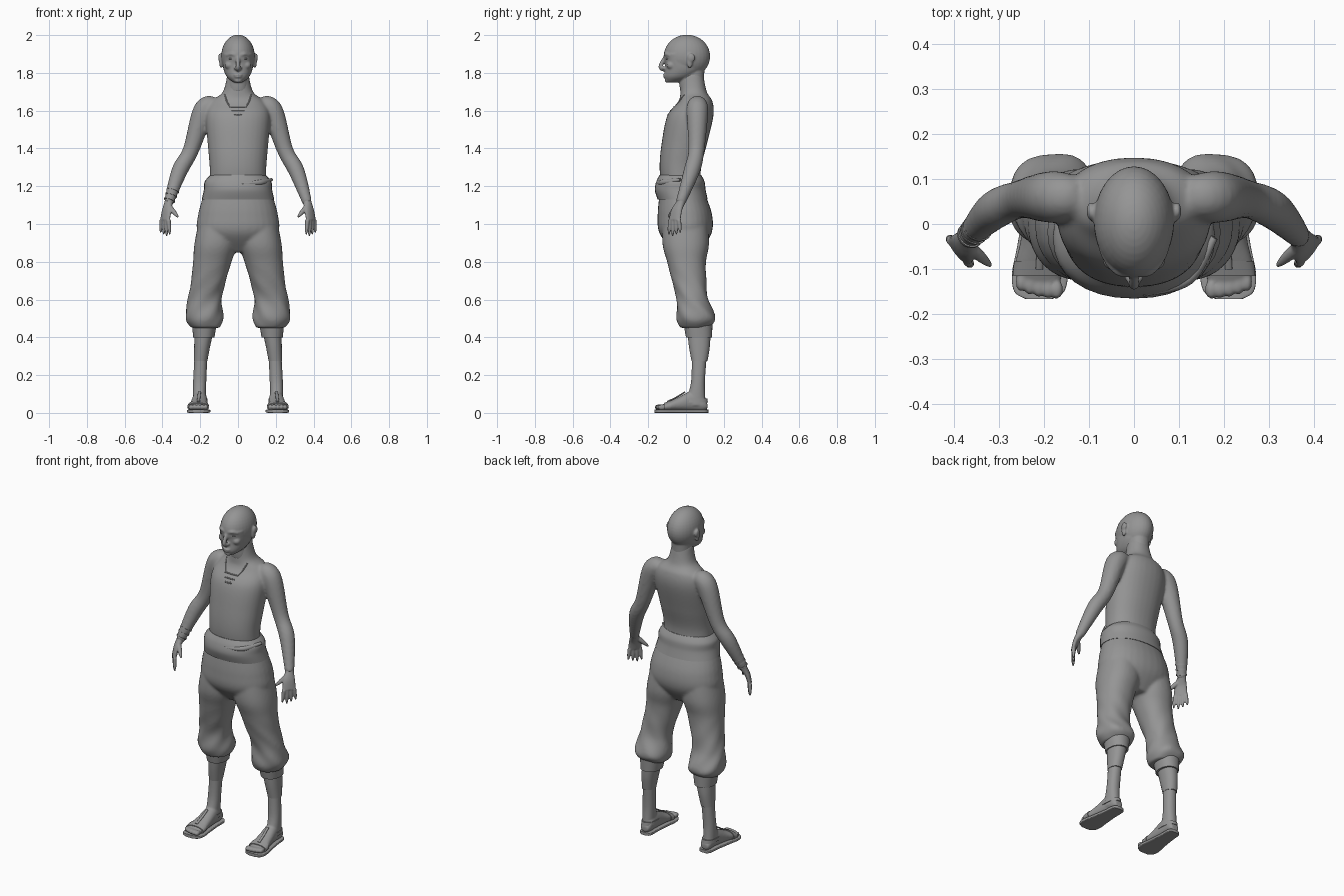
import bpy, bmesh, math
from mathutils import Vector, Matrix

if "Cube" in bpy.data.objects:
    bpy.data.objects.remove(bpy.data.objects["Cube"])

colour = (0.3, 0.3, 0.3, 1)
grey = bpy.data.materials.new("plain_grey")
grey.use_nodes = True
grey.diffuse_color = colour
grey.node_tree.nodes["Principled BSDF"].inputs["Base Color"].default_value = colour


def spline(rows, steps=8):
    """Catmull-Rom interpolation of equal-length rows."""
    vectors = [Vector(row) for row in rows]
    last = len(vectors) - 1
    result = []
    for i in range(last):
        before, start, end, after = (vectors[min(max(i + k, 0), last)] for k in range(-1, 3))
        tangent_in, tangent_out = (end - before) / 2, (after - start) / 2
        for k in range(steps):
            t = k / steps
            rise = t * t * (3 - 2 * t)
            result.append(start.lerp(end, rise) + tangent_in * t * (1 - t) ** 2
                          - tangent_out * t * t * (1 - t))
    return result + [vectors[last]]


def skin(bm, rings, both):
    """Bridge rings into a closed tube, optionally on both sides of the body."""
    for side in ((1, -1) if both else (1,)):
        loops = [[bm.verts.new((p.x * side, p.y, p.z)) for p in ring] for ring in rings]
        for lower, upper in zip(loops, loops[1:]):
            for j in range(len(lower)):
                bm.faces.new((lower[j - 1], lower[j], upper[j], upper[j - 1]))
        bm.faces.new(loops[0])
        bm.faces.new(loops[-1])


def loft(bm, rows, along_y=False, power=2.2, fold=0, sides=32):
    """Rows: position, centre x, half width, low and high. Off-centre lofts are paired."""
    rings = []
    for pos, centre, half, low, high in spline(rows):
        ring = []
        for j in range(sides):
            angle = math.tau * j / sides
            c, s = math.cos(angle), math.sin(angle)
            crease = 1 + fold * math.sin(5 * angle + 45 * pos) * max(0, 1 - abs(pos - 0.55) * 4)
            x = centre + half * crease * math.copysign(abs(c) ** (2 / power), c)
            w = (low + high) / 2 + (high - low) / 2 * crease * math.copysign(abs(s) ** (2 / power), s)
            ring.append(Vector((x, pos, w) if along_y else (x, w, pos)))
        rings.append(ring)
    skin(bm, rings, rows[0][1] != 0)


def centred(rows):
    return [(pos, 0, half, low, high) for pos, half, low, high in rows]


def limb(bm, rows, both=True, wide=(1, 0, 0), sides=16):
    """Tube along rows of x, y, z, half width and half thickness."""
    rows = spline([row if len(row) == 5 else (*row, row[-1]) for row in rows])
    rings = []
    for i, row in enumerate(rows):
        ahead, behind = rows[min(i + 1, len(rows) - 1)], rows[max(i - 1, 0)]
        tangent = (Vector(ahead[:3]) - Vector(behind[:3])).normalized()
        thin = tangent.cross(Vector(wide)).normalized()
        across = thin.cross(tangent)
        angles = [math.tau * j / sides for j in range(sides)]
        rings.append([Vector(row[:3]) + across * row[3] * math.cos(a) + thin * row[4] * math.sin(a)
                      for a in angles])
    skin(bm, rings, both)


def digit(bm, base, tip, radius):
    """Straight finger with a rounded end."""
    limb(bm, [(*base.lerp(tip, t), radius * math.sqrt(1.1 - t * t)) for t in (0, .5, .8, 1)],
         wide=(0, 1, 0), sides=12)


def blob(bm, loc, size):
    """Ellipsoid, paired when it lies off the centre line."""
    for x in {loc[0], -loc[0]}:
        matrix = Matrix.Translation((x, *loc[1:])) @ Matrix.Diagonal((*size, 1))
        bmesh.ops.create_uvsphere(bm, u_segments=32, v_segments=20, radius=1, matrix=matrix)


def finish(bm, name, voxel=0, smooth=4):
    """Make the object; a voxel size blends its volumes into one surface."""
    bmesh.ops.recalc_face_normals(bm, faces=bm.faces[:])
    mesh = bpy.data.meshes.new(name)
    bm.to_mesh(mesh)
    bm.free()
    mesh.materials.append(grey)
    ob = bpy.data.objects.new(name, mesh)
    bpy.context.collection.objects.link(ob)
    bpy.ops.object.select_all(action="DESELECT")
    bpy.context.view_layer.objects.active = ob
    ob.select_set(True)
    if voxel:
        blend = ob.modifiers.new("blend", "REMESH")
        blend.mode, blend.voxel_size, blend.use_smooth_shade = "VOXEL", voxel, True
        soften = ob.modifiers.new("soften", "SMOOTH")
        soften.factor, soften.iterations = 0.5, smooth
    else:
        bpy.ops.object.shade_smooth_by_angle(angle=math.radians(50))
    return ob


# Torso, neck base and arms
bm = bmesh.new()
loft(bm, centred([(1.2, .15, -.13, .08), (1.3, .15, -.14, .08), (1.42, .16, -.13, .11),
                  (1.57, .17, -.1, .145), (1.65, .14, -.04, .14), (1.7, .08, -.03, .11),
                  (1.8, .055, -.03, .09)]))
elbow, wrist = Vector((.31, .03, 1.28)), Vector((.368, -.03, 1.11))
limb(bm, [(.12, .06, 1.63, .045), (.18, .06, 1.6, .058), (.25, .055, 1.39, .043),
          (*elbow, .043), (*wrist, .026)])
torso = finish(bm, "torso_and_arms", .008, 8)

# Hands: palm, four fingers and thumb
bm = bmesh.new()
spread = Vector((-.62, -.78, 0))
knuckle = Vector((.386, -.06, 1.02))
limb(bm, [(*wrist.lerp(elbow, .1), .026), (*wrist, .025, .021),
          (.378, -.05, 1.07, .035, .016), (*knuckle, .039, .013)], wide=spread)
for i in range(4):
    base = knuckle + spread * (.03 - .02 * i)
    reach = .085 - .009 * abs(i - 1)
    digit(bm, base, base + spread * (.01 - .006 * i) - Vector((0, 0, reach)), .011)
digit(bm, Vector((.37, -.045, 1.1)), Vector((.317, -.093, 1.036)), .014)
finish(bm, "hands", .004, 3)

# Head: skull, jaw, neck, face features and ears
bm = bmesh.new()
blob(bm, (0, .005, 1.888), (.089, .123, .114))
loft(bm, centred([(1.9, .08, -.115, .05), (1.83, .079, -.11, .09), (1.78, .06, -.113, .04),
                  (1.75, .025, -.1, -.04)]))
loft(bm, centred([(1.7, .062, -.03, .1), (1.76, .057, -.035, .095), (1.84, .055, -.02, .1)]))
limb(bm, [(0, -.108, 1.89, .009), (0, -.134, 1.833, .012), (0, -.112, 1.812, .008)], both=False)
blob(bm, (.013, -.118, 1.825), (.009, .011, .008))
limb(bm, [(.01, -.112, 1.893, .007), (.035, -.106, 1.9, .009), (.06, -.084, 1.893, .007)],
     wide=(0, 0, 1))
blob(bm, (.045, -.078, 1.84), (.025, .025, .022))
for z, half in ((1.79, .022), (1.779, .018)):
    blob(bm, (0, -.112, z), (half, .01, .006))
blob(bm, (0, -.1, 1.76), (.02, .013, .012))
blob(bm, (.09, .02, 1.86), (.01, .016, .035))
blob(bm, (.096, .028, 1.88), (.009, .02, .023))
finish(bm, "head", .005)

# Eyes
bm = bmesh.new()
blob(bm, (.034, -.095, 1.875), (.016, .013, .0065))
finish(bm, "eyes")

# Trousers: hips and gathered legs
bm = bmesh.new()
loft(bm, centred([(1.16, .18, -.14, .1), (1.05, .211, -.15, .138), (.95, .21, -.14, .135),
                  (.85, .1, -.06, .07)]))
loft(bm, [(.45, .17, .075, -.03, .12), (.5, .178, .1, -.05, .158), (.6, .176, .09, -.05, .118),
          (.7, .156, .092, -.075, .108), (.8, .136, .102, -.1, .106), (.9, .117, .113, -.125, .122),
          (1.05, .1, .1, -.12, .11)], fold=.035)
finish(bm, "trousers", .008, 6)

# Sash around the waist with a tucked roll
bm = bmesh.new()
loft(bm, centred([(1.26, .145, -.14, .08), (1.225, .176, -.157, .098), (1.18, .181, -.165, .104),
                  (1.13, .192, -.15, .115)]))
limb(bm, [(.178, -.03, 1.235, .008), (.12, -.12, 1.22, .015), (.02, -.156, 1.215, .005)],
     both=False, wide=(0, 0, 1))
finish(bm, "waist_sash")

# Leg wraps in two overlapping bands
bm = bmesh.new()
loft(bm, [(.48, .178, .067, -.015, .14), (.4, .181, .056, 0, .138)])
loft(bm, [(.42, .181, .049, .008, .13), (.35, .19, .042, .016, .126), (.275, .198, .036, .029, .114)])
finish(bm, "leg_wraps")

# Lower legs, feet and toes
bm = bmesh.new()
loft(bm, [(.32, .195, .034, .03, .112), (.16, .203, .035, .026, .1), (.04, .205, .035, -.01, .105)])
loft(bm, [(.113, .202, .023, .02, .05), (.09, .202, .034, .01, .09), (.04, .202, .038, .01, .12),
          (-.04, .206, .046, .01, .083), (-.09, .21, .053, .01, .06), (-.135, .21, .046, .01, .04)],
     along_y=True)
for i in range(5):
    blob(bm, (.171 + .02 * i, -.145 + .001 * i * i, .03), (.014 - .0008 * i, .021, .015))
finish(bm, "feet", .005)

# Sandals: sole, toe strap, instep strap and heel strap
bm = bmesh.new()
outline = ((.118, .02), (.1, .038), (.03, .043), (-.05, .053), (-.11, .062), (-.15, .055), (-.166, .03))
loft(bm, [(y, .204 - y / 25, half, 0, .018) for y, half in outline], along_y=True, power=6)
loft(bm, [(-.082, .21, .056, .008, .066), (-.115, .211, .058, .008, .053)], along_y=True)
limb(bm, [(.21, -.1, .059, .008, .004), (.207, -.05, .083, .008, .004), (.204, -.005, .111, .008, .004)])
loft(bm, [(.055, .203, .042, -.04, .116), (.075, .203, .041, -.03, .113)])
finish(bm, "sandals")

# Wrist cords on the right arm
bm = bmesh.new()
for t in (.1, .25, .4):
    ends = [wrist.lerp(elbow, t + shift) for shift in (-.02, .02)]
    limb(bm, [(*end, .029 + .012 * t) for end in ends], both=False)
bmesh.ops.scale(bm, vec=(-1, 1, 1), verts=bm.verts[:])
finish(bm, "wrist_cords")

# Neckline and chest lacing laid on the front surface
bpy.context.view_layer.update()
bm = bmesh.new()
laces = [[(.07, 1.685), (.052, 1.635), (.004, 1.575)]]
laces += [[(.045 - .012 * i, 1.62 - .02 * i), (0, 1.62 - .02 * i)] for i in range(3)]
for lace in laces:
    spots = [torso.ray_cast(Vector((x, -1, z)), Vector((0, 1, 0)))[1] for x, z in lace]
    limb(bm, [(*spot, .0035) for spot in spots], sides=8, wide=(0, 1, .3))
finish(bm, "neckline_lacing")
